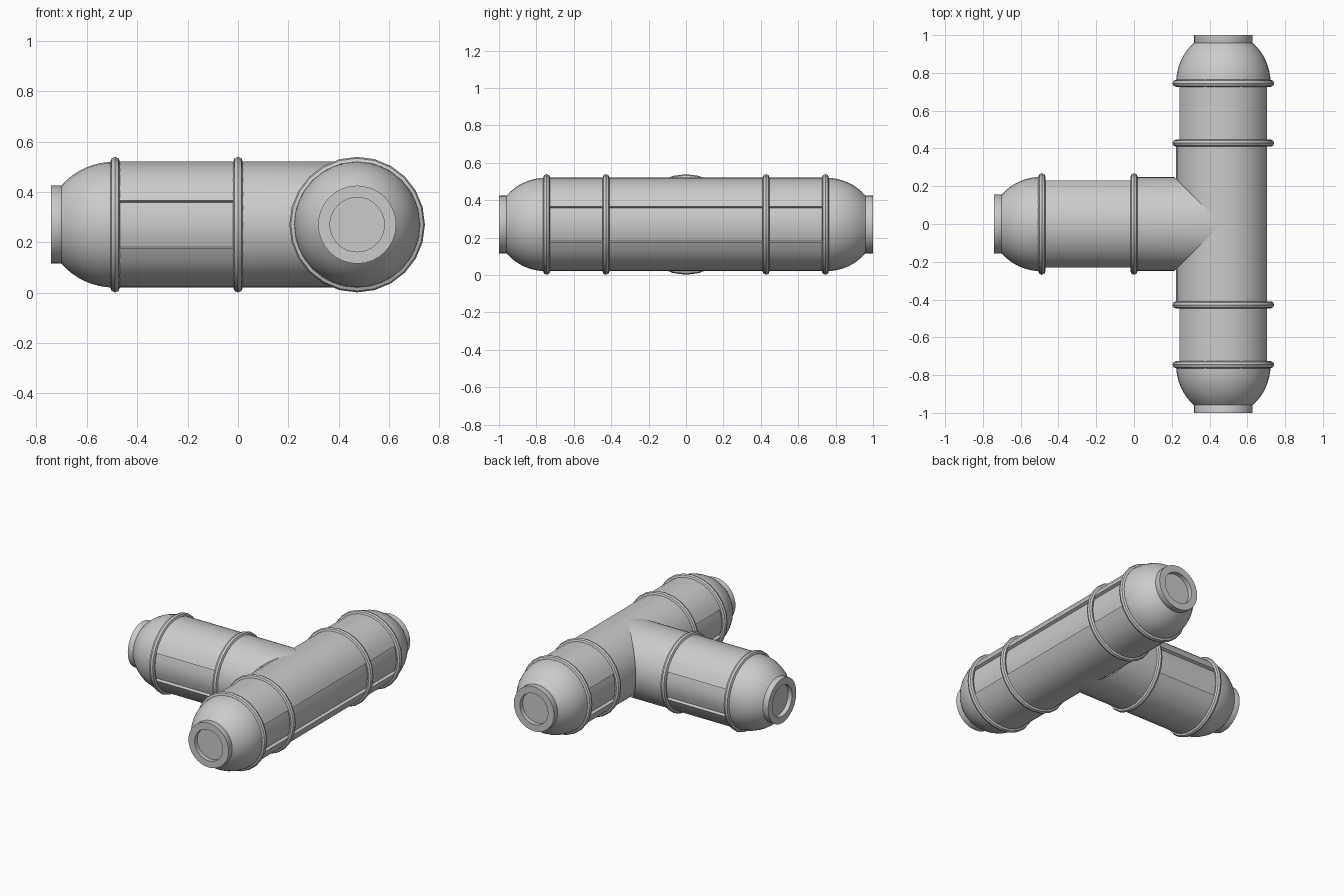
import bpy, bmesh
from math import sin, cos, pi, radians
from mathutils import Vector

if "Cube" in bpy.data.objects:
    bpy.data.objects.remove(bpy.data.objects["Cube"])

R = 0.25                       # tube radius
CX, CZ = 0.473, 0.27           # axis of the long tube
X, Y, Z = Vector((1, 0, 0)), Vector((0, 1, 0)), Vector((0, 0, 1))
MAIN, BRANCH = Vector((CX, 0, CZ)), Vector((0, 0, CZ))
N = 32


def finish(name, bm):
    bmesh.ops.recalc_face_normals(bm, faces=bm.faces)
    me = bpy.data.meshes.new(name)
    bm.to_mesh(me)
    bm.free()
    ob = bpy.data.objects.new(name, me)
    bpy.context.collection.objects.link(ob)
    bpy.ops.object.select_all(action='DESELECT')
    ob.select_set(True)
    bpy.context.view_layer.objects.active = ob
    bpy.ops.object.shade_smooth_by_angle(angle=radians(30))
    return ob


def bridge(bm, a, b):
    n = len(a)
    for i in range(n):
        j = (i + 1) % n
        bm.faces.new((a[i], a[j], b[j], b[i]))


def section(grooves, depth=0.02):
    """Round outline with sunken 45 degree side panels where asked (0 and/or 180)."""
    pts = []
    for i in range(N):
        a = i * 360 / N
        r_list = [R]
        for g in grooves:
            d = (a - g + 180) % 360 - 180
            if abs(d) < 22.4:
                r_list = [R - depth]
            elif abs(d + 22.5) < 0.1:
                r_list = [R, R - depth]
            elif abs(d - 22.5) < 0.1:
                r_list = [R - depth, R]
        pts += [(r * cos(radians(a)), r * sin(radians(a))) for r in r_list]
    return pts


def tube(name, origin, axis, side, t0, t1, grooves=(), mitre=False):
    bm = bmesh.new()
    loops = []
    for t in (t0, t1):
        loops.append([bm.verts.new(origin + side * c + Z * s +
                      axis * (t - abs(c) if mitre and t == t1 else t))
                      for c, s in section(grooves)])
    bridge(bm, *loops)
    return finish(name, bm)


def lathe(name, origin, axis, side, profile, cap=False, closed=False, n=N):
    bm = bmesh.new()
    loops = [[bm.verts.new(origin + axis * t + side * (r * cos(2 * pi * i / n)) +
              Z * (r * sin(2 * pi * i / n))) for i in range(n)] for t, r in profile]
    for a, b in zip(loops, loops[1:]):
        bridge(bm, a, b)
    if closed:
        bridge(bm, loops[-1], loops[0])
    if cap:
        bm.faces.new(loops[-1])
    return finish(name, bm)


def ring(name, origin, axis, side, t):
    prof = [(t + 0.019 * cos(k * pi / 4), 0.25 + 0.019 * sin(k * pi / 4)) for k in range(8)]
    lathe(name, origin, axis, side, prof, closed=True, n=24)


def end_cap(name, origin, axis, side, t):
    # elliptical dome, straight collar, shallow round recess
    prof = [(t + 0.27 * sin(k * 0.113), R * cos(k * 0.113)) for k in range(9)]
    prof += [(t + 0.213, 0.155), (t + 0.253, 0.155), (t + 0.253, 0.108), (t + 0.223, 0.108)]
    lathe(name, origin, axis, side, prof, cap=True)


# long tube: centre, then both outer sections, rings and end caps
tube("centre_tube", MAIN, Y, X, -0.425, 0.425, (0,))
for s, label in ((1, "back"), (-1, "front")):
    tube(label + "_tube", MAIN, Y * s, X, 0.425, 0.747, (0, 180))
    ring(label + "_inner_ring", MAIN, Y * s, X, 0.428)
    ring(label + "_outer_ring", MAIN, Y * s, X, 0.745)
    end_cap(label + "_end_cap", MAIN, Y * s, X, 0.747)

# side branch, mitred onto the long tube
tube("branch_tube", BRANCH, X, Y, -0.49, 0.0, (0, 180))
tube("branch_joint", BRANCH, X, Y, 0.0, CX - 0.01, mitre=True)
ring("branch_inner_ring", BRANCH, X, Y, 0.0)
ring("branch_outer_ring", BRANCH, X, Y, -0.488)
end_cap("branch_end_cap", BRANCH, -X, Y, 0.489)
